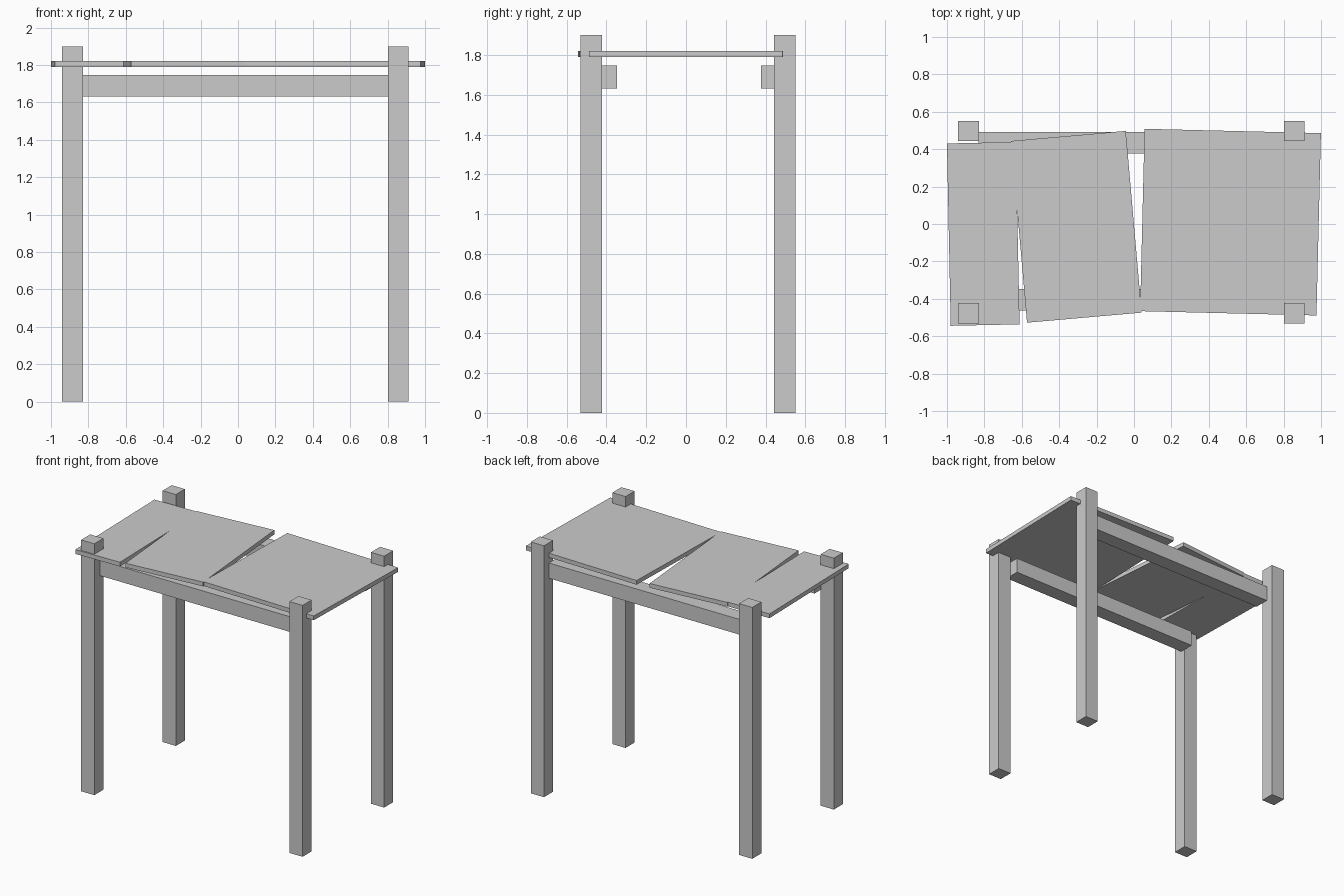
import bpy
import math

if "Cube" in bpy.data.objects:
    bpy.data.objects.remove(bpy.data.objects["Cube"])


def box(name, centre, size, angle=0.0):
    """Box of a given size, turned about its vertical axis (degrees)."""
    bpy.ops.mesh.primitive_cube_add(size=1, location=centre)
    ob = bpy.context.object
    ob.name = name
    ob.scale = size
    ob.rotation_euler.z = math.radians(angle)
    return ob


# Four posts standing up through the table top
for side, x in (("left", -0.885), ("right", 0.857)):
    for end, y in (("front", -0.477), ("back", 0.497)):
        box(f"{end}_{side}_leg", (x, y, 0.95), (0.11, 0.108, 1.9))

# Long rails between the posts, set slightly inward
for end, y in (("front", -0.405), ("back", 0.435)):
    box(f"{end}_rail", (-0.014, y, 1.69), (1.635, 0.115, 0.115))

# Three crooked boards, overlapping so that wedge gaps open between them
Z, DEPTH, THICK = 1.805, 0.975, 0.032
for name, x, y, width, angle in (
    ("left_board", -0.806, -0.053, 0.368, 1.2),
    ("middle_board", -0.308, -0.015, 0.615, 5.0),
    ("right_board", 0.516, 0.010, 0.943, -1.4),
):
    box(name, (x, y, Z), (width, DEPTH, THICK), angle)
